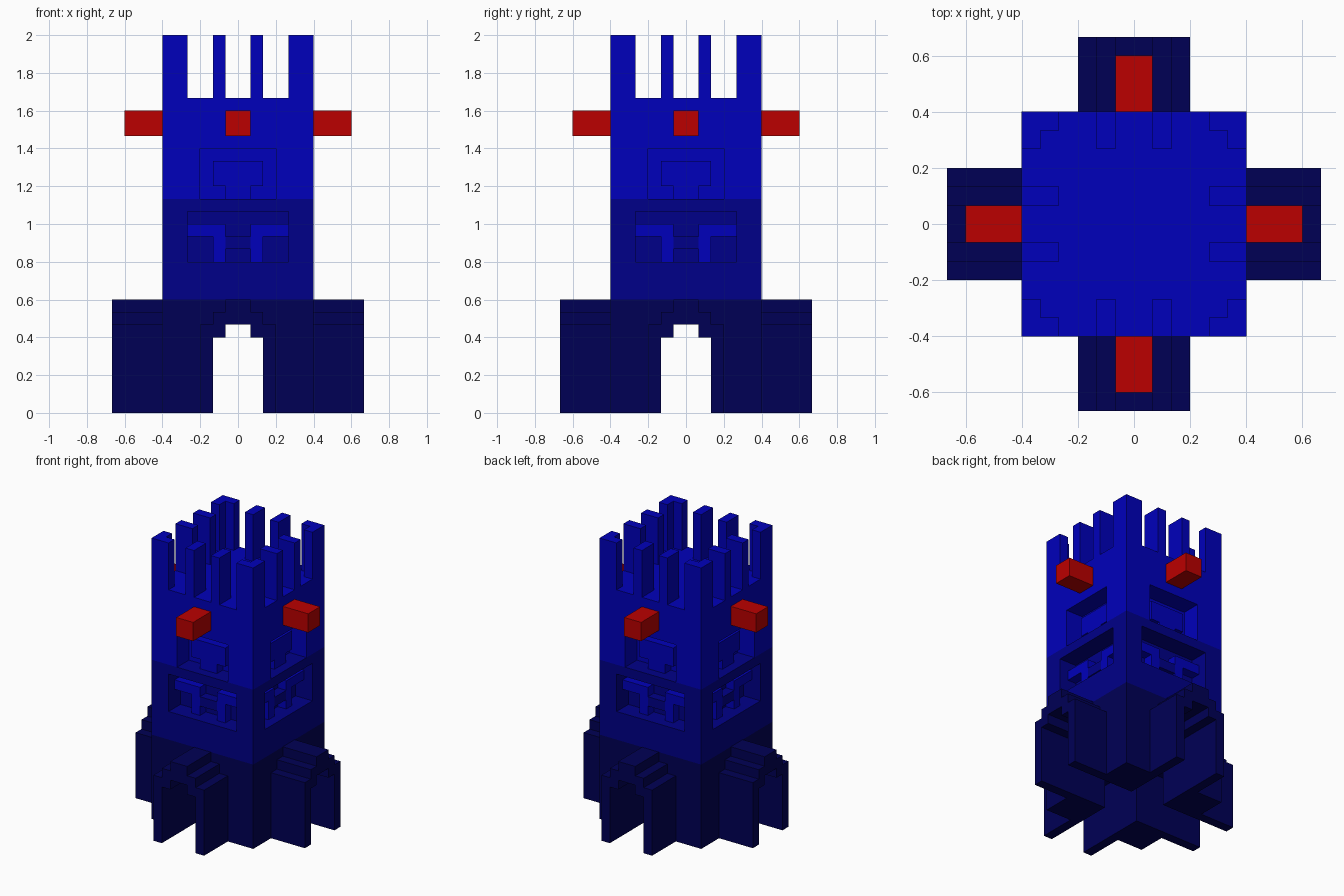
import bpy
import bmesh
import math
from mathutils import Matrix

cube = bpy.data.objects.get("Cube")
if cube:
    bpy.data.objects.remove(cube, do_unlink=True)

U = 1 / 15  # one block
SIDES = ["front", "left", "back", "right"]


def material(name, rgb):
    m = bpy.data.materials.new(name)
    m.use_nodes = True
    m.diffuse_color = (*rgb, 1)
    m.node_tree.nodes["Principled BSDF"].inputs["Base Color"].default_value = (*rgb, 1)
    return m


BRIGHT = material("bright_blue", (0.0, 0.0, 0.497))
MID = material("medium_blue", (0.0, 0.0, 0.246))
DARK = material("dark_navy", (0.0, 0.0, 0.091))
RED = material("red", (0.497, 0.0, 0.0))


def prism(name, profile, y0, y1, mat, turn=0):
    """Extrude an x-z profile from y0 to y1, then turn it by quarter turns about z."""
    bm = bmesh.new()
    face = bm.faces.new([bm.verts.new((x, y0, z)) for x, z in profile])
    new = bmesh.ops.extrude_face_region(bm, geom=[face])["geom"]
    bmesh.ops.translate(bm, vec=(0, y1 - y0, 0),
                        verts=[v for v in new if isinstance(v, bmesh.types.BMVert)])
    bmesh.ops.recalc_face_normals(bm, faces=bm.faces)
    bm.transform(Matrix.Rotation(turn * math.pi / 2, 4, "Z"))
    for v in bm.verts:
        v.co = [round(c, 3) * U for c in v.co]
    me = bpy.data.meshes.new(name)
    bm.to_mesh(me)
    bm.free()
    me.materials.append(mat)
    ob = bpy.data.objects.new(name, me)
    bpy.context.collection.objects.link(ob)
    return ob


def rect(x0, x1, z0, z1):
    return [(x0, z0), (x1, z0), (x1, z1), (x0, z1)]


def mirrored(half):
    """Complete a right-hand half profile with its mirror image."""
    return half + [(-x, z) for x, z in reversed(half)]


def cut(target, cutters):
    for c in cutters:
        mod = target.modifiers.new("cut", "BOOLEAN")
        mod.operation = "DIFFERENCE"
        mod.solver = "EXACT"
        mod.object = c
    bpy.context.view_layer.update()
    dg = bpy.context.evaluated_depsgraph_get()
    me = bpy.data.meshes.new_from_object(target.evaluated_get(dg))
    target.modifiers.clear()
    target.data = me
    for c in cutters:
        bpy.data.objects.remove(c, do_unlink=True)


# Base block with two crossing stepped tunnels
base = prism("base", rect(-6, 6, 0, 9), -6, 6, DARK)
tunnel = mirrored([(2, -1), (2, 6), (1, 6), (1, 7)])
cut(base, [prism("tunnel_cutter", tunnel, -8, 8, DARK, k) for k in (0, 1)])

# Tower: lower and upper storeys with a window recess on each side
lower = prism("lower_storey", rect(-6, 6, 9, 17), -6, 6, MID)
cut(lower, [prism("window_cutter", rect(-4, 4, 12, 16), -7, -4, MID, k) for k in range(4)])
upper = prism("upper_storey", rect(-6, 6, 17, 25), -6, 6, BRIGHT)
cut(upper, [prism("window_cutter", rect(-3, 3, 16, 21), -7, -4, BRIGHT, k) for k in range(4)])

# Stepped gateway outline: outside up, then the arch inside
gate = [(2, 0), (3, 0), (3, 7), (2, 7), (2, 8), (1, 8), (1, 9),
        (-1, 9), (-1, 8), (-2, 8), (-2, 7), (-3, 7), (-3, 0), (-2, 0),
        (-2, 6), (-1, 6), (-1, 7), (1, 7), (1, 6), (2, 6)]

# Hooked bracket in the lower window
bracket = [(1, 12), (2, 12), (2, 14), (4, 14), (4, 15), (1, 15)]

# Panel on a short neck in the upper window
panel = mirrored([(1, 17), (1, 18), (2, 18), (2, 20)])

for k, side in enumerate(SIDES):
    prism(side + "_gateway", gate, -10, -6, DARK, k)
    prism(side + "_beam", rect(-1, 1, 22, 24), -9, -6, RED, k)
    prism(side + "_window_panel", panel, -5, -4, BRIGHT, k)
    prism(side + "_window_block", rect(-1, 1, 13, 14), -5, -4, MID, k)
    for s, hand in ((1, "a"), (-1, "b")):
        prism(f"{side}_bracket_{hand}", [(s * x, z) for x, z in bracket], -5, -4, BRIGHT, k)
        prism(f"{side}_merlon_{hand}", rect(*sorted((s, 2 * s)), 25, 30), -6, -4, BRIGHT, k)
    # L-shaped corner merlon, drawn in plan and stood upright
    corner = prism(side + "_corner_merlon",
                   [(4, -6), (6, -6), (6, -4), (5, -4), (5, -5), (4, -5)], -30, -25, BRIGHT)
    corner.data.transform(Matrix.Rotation(k * math.pi / 2, 4, "Z")
                          @ Matrix.Rotation(-math.pi / 2, 4, "X")
                          @ Matrix.Scale(1, 4))
    # standing it up maps (x, y, z) to (x, z, -y)
